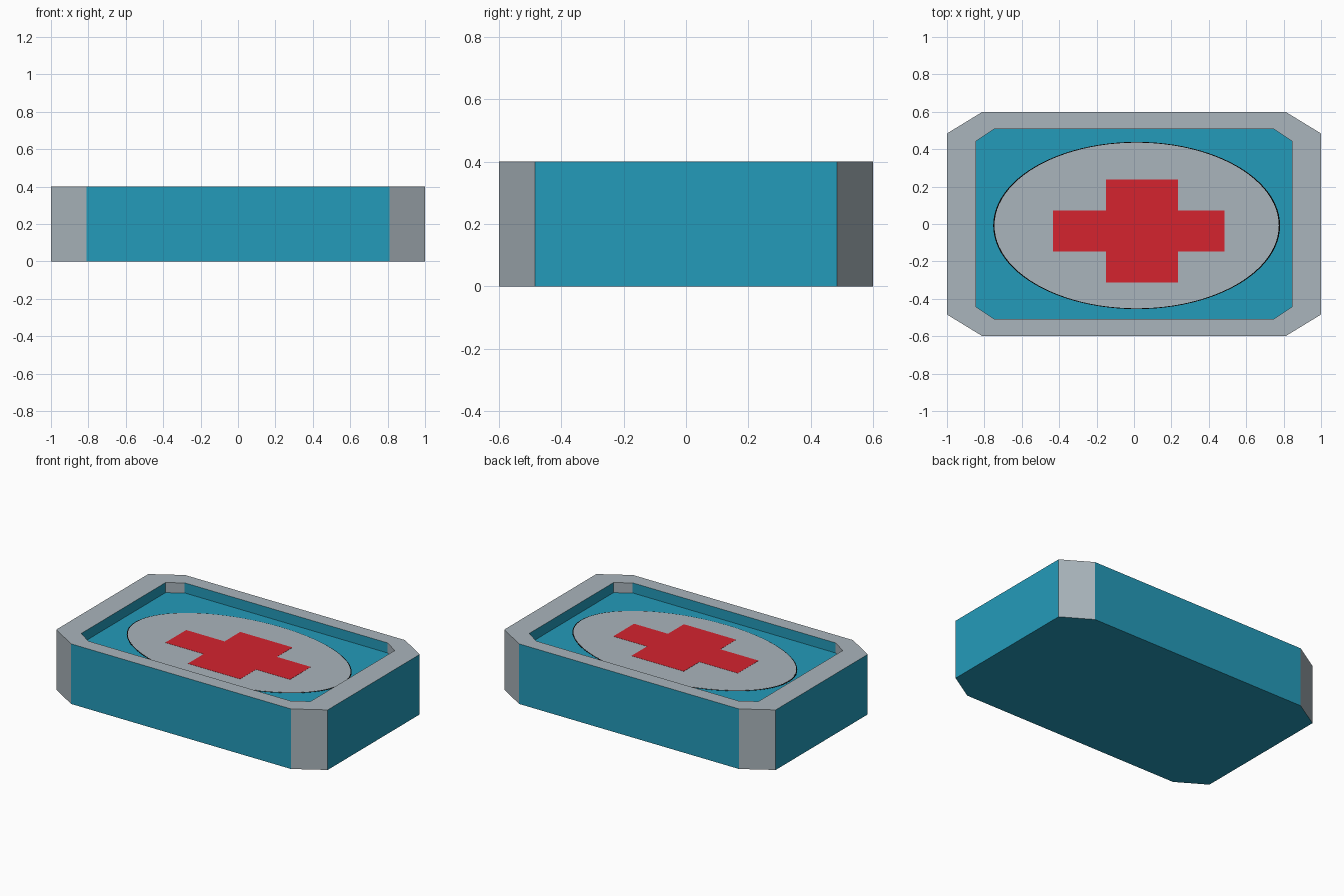
import bpy, bmesh, math

if "Cube" in bpy.data.objects:
    bpy.data.objects.remove(bpy.data.objects["Cube"])

HEIGHT, FLOOR = 0.40, 0.333


def material(name, srgb):
    m = bpy.data.materials.new(name)
    lin = [((c / 255 + 0.055) / 1.055) ** 2.4 if c > 10 else c / 255 / 12.92 for c in srgb]
    m.diffuse_color = (*lin, 1)
    m.use_nodes = True
    m.node_tree.nodes["Principled BSDF"].inputs["Base Color"].default_value = m.diffuse_color
    return m


TEAL = material("teal", (36, 155, 186))
GREY = material("light_grey", (170, 181, 188))
RED = material("red", (213, 35, 47))
BLACK = material("black", (5, 5, 5))


def make_object(name, bm, mats):
    bmesh.ops.recalc_face_normals(bm, faces=bm.faces[:])
    me = bpy.data.meshes.new(name)
    bm.to_mesh(me)
    bm.free()
    for m in mats:
        me.materials.append(m)
    ob = bpy.data.objects.new(name, me)
    bpy.context.collection.objects.link(ob)
    return ob


def octagon(x, y, cx, cy):
    """Rectangle of half size x, y with chamfers starting at cx and cy."""
    return [(x, -cy), (x, cy), (cx, y), (-cx, y), (-x, cy), (-x, -cy), (-cx, -y), (cx, -y)]


def plate(name, outline, z0, z1, mat):
    """Thin painted plate lying on the recessed floor."""
    bm = bmesh.new()
    low = [bm.verts.new((x, y, z0)) for x, y in outline]
    high = [bm.verts.new((x, y, z1)) for x, y in outline]
    bm.faces.new(low[::-1])
    bm.faces.new(high)
    n = len(outline)
    for i in range(n):
        j = (i + 1) % n
        bm.faces.new((low[i], low[j], high[j], high[i]))
    return make_object(name, bm, [mat])


def ellipse(cx, cy, rx, ry, n=96):
    return [(cx + rx * math.cos(2 * math.pi * i / n), cy + ry * math.sin(2 * math.pi * i / n))
            for i in range(n)]


# Case body: chamfered box with a shallow recess in its top
outer = octagon(1.0, 0.6, 0.81, 0.484)
inner = octagon(0.845, 0.507, 0.748, 0.443)
bm = bmesh.new()
rings = [[bm.verts.new((x, y, z)) for x, y in shape]
         for shape, z in ((outer, 0), (outer, HEIGHT), (inner, HEIGHT), (inner, FLOOR))]
bm.faces.new(rings[0][::-1])
bm.faces.new(rings[3])
for level, (a, b) in enumerate(zip(rings, rings[1:])):
    for i in range(8):
        j = (i + 1) % 8
        f = bm.faces.new((a[i], a[j], b[j], b[i]))
        # rim and corner chamfers are grey, the straight walls teal
        f.material_index = 1 if level == 1 or i % 2 == 1 else 0
make_object("case_body", bm, [TEAL, GREY])

# Oval badge with a thin dark outline
plate("badge_outline", ellipse(0.014, -0.008, 0.767, 0.447), FLOOR, FLOOR + 0.001, BLACK)
plate("badge_oval", ellipse(0.014, -0.008, 0.760, 0.443), FLOOR, FLOOR + 0.002, GREY)

# Red cross on the badge
xl, xa, xb, xr = -0.433, -0.15, 0.235, 0.485
yb, ya, yc, yt = -0.313, -0.146, 0.073, 0.238
cross = [(xa, yb), (xb, yb), (xb, ya), (xr, ya), (xr, yc), (xb, yc),
         (xb, yt), (xa, yt), (xa, yc), (xl, yc), (xl, ya), (xa, ya)]
plate("red_cross", cross, FLOOR, FLOOR + 0.003, RED)
